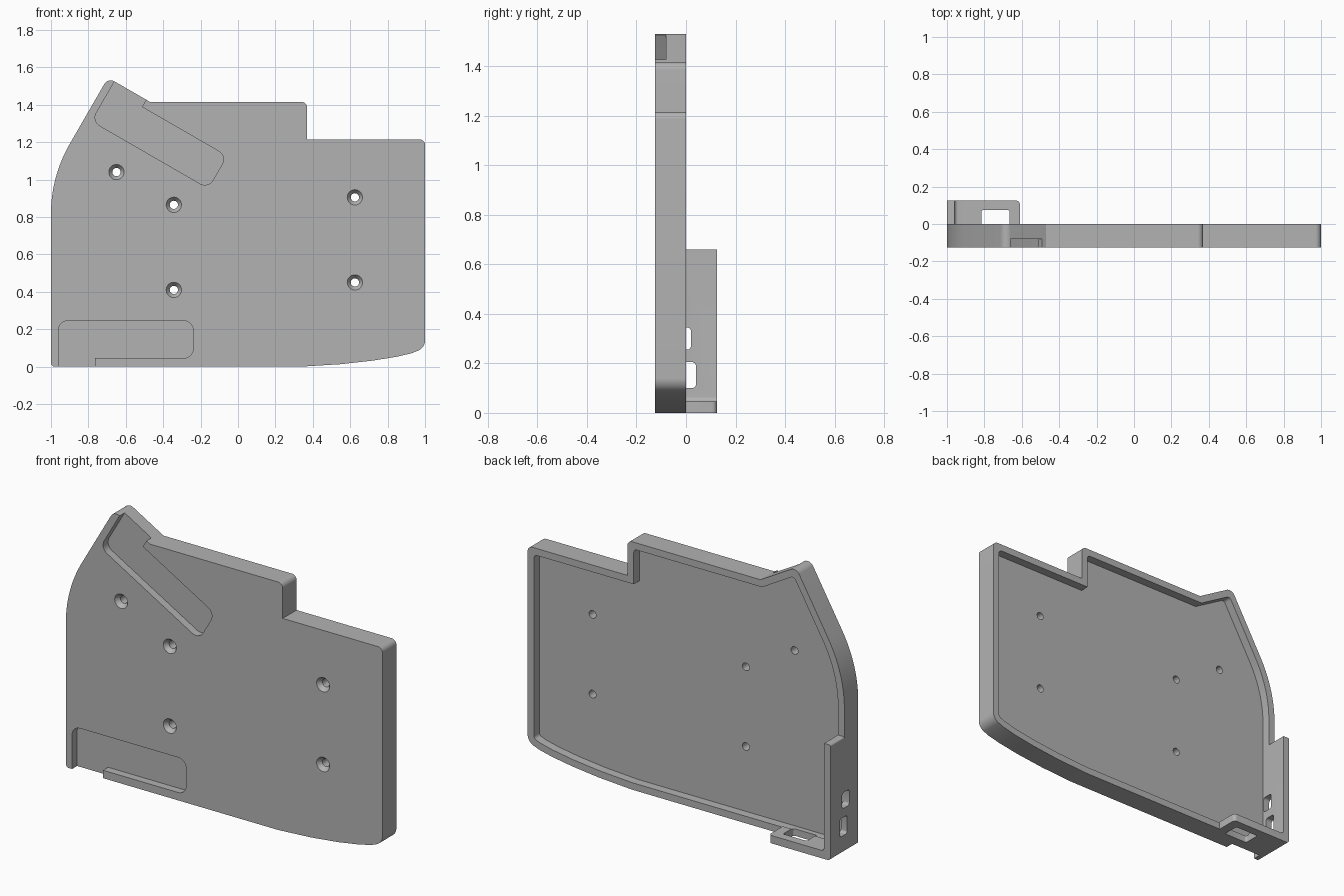
import bpy, bmesh
from math import cos, sin, tan, pi, radians
from mathutils import Vector

if "Cube" in bpy.data.objects:
    bpy.data.objects.remove(bpy.data.objects["Cube"], do_unlink=True)

grey = bpy.data.materials.new("matte_grey")
grey.use_nodes = True
grey.diffuse_color = (0.45, 0.45, 0.45, 1)
grey.node_tree.nodes["Principled BSDF"].inputs["Base Color"].default_value = (0.45, 0.45, 0.45, 1)

FRONT, FLOOR, BACK, FLANGE, WALL = -0.125, -0.05, 0.0, 0.125, 0.04


def rounded(corners, steps=8):
    """Turn (x, y, radius) corners into a filleted outline."""
    out = []
    n = len(corners)
    for i, (x, y, r) in enumerate(corners):
        p = Vector((x, y))
        a = (Vector(corners[i - 1][:2]) - p).normalized()
        b = (Vector(corners[(i + 1) % n][:2]) - p).normalized()
        if r <= 0:
            out.append(p)
            continue
        half = a.angle(b) / 2
        centre = p + (a + b).normalized() * (r / sin(half))
        start = p + a * (r / tan(half)) - centre
        end = p + b * (r / tan(half)) - centre
        sweep = start.angle_signed(end)
        for k in range(steps + 1):
            t = -sweep * k / steps
            out.append(centre + Vector((start.x * cos(t) - start.y * sin(t),
                                        start.x * sin(t) + start.y * cos(t))))
    return out


def inset(corners, d):
    """Offset a counter-clockwise corner list inward, keeping fillets concentric."""
    out = []
    n = len(corners)
    for i, (x, y, r) in enumerate(corners):
        p = Vector((x, y))
        a = (p - Vector(corners[i - 1][:2])).normalized()
        b = (Vector(corners[(i + 1) % n][:2]) - p).normalized()
        na, nb = Vector((-a.y, a.x)), Vector((-b.y, b.x))
        q = p + (na + nb) * (d / (1 + na.dot(nb)))
        out.append((q.x, q.y, max(r - d, 0.02) if r else 0))
    return out


def box(x0, x1, y0, y1, r):
    return rounded([(x0, y0, r), (x1, y0, r), (x1, y1, r), (x0, y1, r)], 5)


PLACE = {"x": lambda u, v, w: (w, u, v),
         "y": lambda u, v, w: (u, w, v),
         "z": lambda u, v, w: (u, v, w)}


def loft(name, sections, axis="y"):
    """Skin equal-length outlines, given as (outline, position on axis)."""
    bm = bmesh.new()
    rings = [[bm.verts.new(PLACE[axis](p[0], p[1], w)) for p in pts] for pts, w in sections]
    bm.faces.new(rings[0])
    bm.faces.new(rings[-1])
    for lo, hi in zip(rings, rings[1:]):
        for i in range(len(lo)):
            j = (i + 1) % len(lo)
            bm.faces.new((lo[i], lo[j], hi[j], hi[i]))
    bmesh.ops.recalc_face_normals(bm, faces=bm.faces)
    mesh = bpy.data.meshes.new(name)
    bm.to_mesh(mesh)
    bm.free()
    mesh.materials.append(grey)
    obj = bpy.data.objects.new(name, mesh)
    bpy.context.scene.collection.objects.link(obj)
    return obj


def prism(name, pts, lo, hi, axis="y"):
    return loft(name, [(pts, lo), (pts, hi)], axis)


def cut(target, cutters):
    for c in cutters:
        c.hide_render = True
        mod = target.modifiers.new(c.name, "BOOLEAN")
        mod.operation, mod.solver, mod.object = "DIFFERENCE", "EXACT", c
    dg = bpy.context.evaluated_depsgraph_get()
    dg.update()
    mesh = bpy.data.meshes.new_from_object(target.evaluated_get(dg))
    target.modifiers.clear()
    target.data = mesh


# Panel outline, counter-clockwise from the lower right sweep
outline = [(-1, 0, 0.02), (0.34, 0, 0), (0.55, 0.013, 0), (0.72, 0.032, 0),
           (0.85, 0.053, 0), (0.93, 0.072, 0), (1, 0.1, 0.06),
           (1, 1.215, 0.03), (0.37, 1.215, 0), (0.37, 1.415, 0.03),
           (-0.47, 1.415, 0), (-0.695, 1.545, 0.04), (-1, 1.017, 0.746)]
panel = prism("panel", rounded(outline, 14), FRONT, BACK)

# Hollow back
cutters = [prism("tray_cutter", rounded(inset(outline, WALL), 14), FLOOR, 0.05)]

# Two front pockets sharing one shape, each open at the panel edge
pocket = rounded([(0, -0.05, 0), (0.195, -0.05, 0), (0.195, 0.045, 0),
                  (0.72, 0.045, 0.05), (0.72, 0.245, 0.05), (0, 0.245, 0.05)])
tilt = radians(30)
lower = [(-0.96 + p.x, p.y) for p in pocket]
upper = [(-0.66 + p.x * cos(tilt) - p.y * sin(tilt),
          1.525 - p.x * sin(tilt) - p.y * cos(tilt)) for p in pocket]
for name, pts in (("lower_pocket_cutter", lower), ("upper_pocket_cutter", upper)):
    cutters.append(prism(name, pts, FRONT - 0.05, -0.08))

# Countersunk screw holes
for x, z in ((-0.65, 1.04), (-0.343, 0.865), (-0.343, 0.41), (0.625, 0.905), (0.625, 0.45)):
    def ring(r):
        return [(x + r * cos(k * pi / 16), z + r * sin(k * pi / 16)) for k in range(32)]
    cutters.append(loft("screw_hole_cutter", [(ring(0.041), FRONT - 0.02), (ring(0.041), FRONT),
                                              (ring(0.022), FRONT + 0.025), (ring(0.022), -0.03)]))

# Slots through the side and bottom walls
slots = [prism("side_slot_low_cutter", box(-0.025, 0.04, 0.1, 0.205, 0.015), -1.05, -0.93, "x"),
         prism("side_slot_high_cutter", box(-0.045, 0.02, 0.255, 0.345, 0.015), -1.05, -0.93, "x"),
         prism("bottom_slot_cutter", box(-0.815, -0.665, -0.02, 0.075, 0.01), -0.05, 0.08, "z")]

# L-shaped flange behind the lower corner
flange = prism("corner_flange", rounded([(-1, 0, 0.02), (-0.61, 0, 0), (-0.61, 0.045, 0),
                                         (-0.96, 0.045, 0.02), (-0.96, 0.66, 0),
                                         (-1, 0.66, 0.01)]), BACK, FLANGE)
bm = bmesh.new()
bm.from_mesh(flange.data)
tip = [e for e in bm.edges if all(v.co.x > -0.62 and v.co.y > 0.12 for v in e.verts)]
bmesh.ops.bevel(bm, geom=tip, offset=0.02, segments=5, profile=0.5, affect="EDGES")
bm.to_mesh(flange.data)
bm.free()

cut(panel, cutters + slots)
cut(flange, slots)
for c in cutters + slots:
    bpy.data.objects.remove(c, do_unlink=True)

for obj in (panel, flange):
    bpy.ops.object.select_all(action="DESELECT")
    obj.select_set(True)
    bpy.context.view_layer.objects.active = obj
    bpy.ops.object.shade_smooth_by_angle(angle=radians(30))
